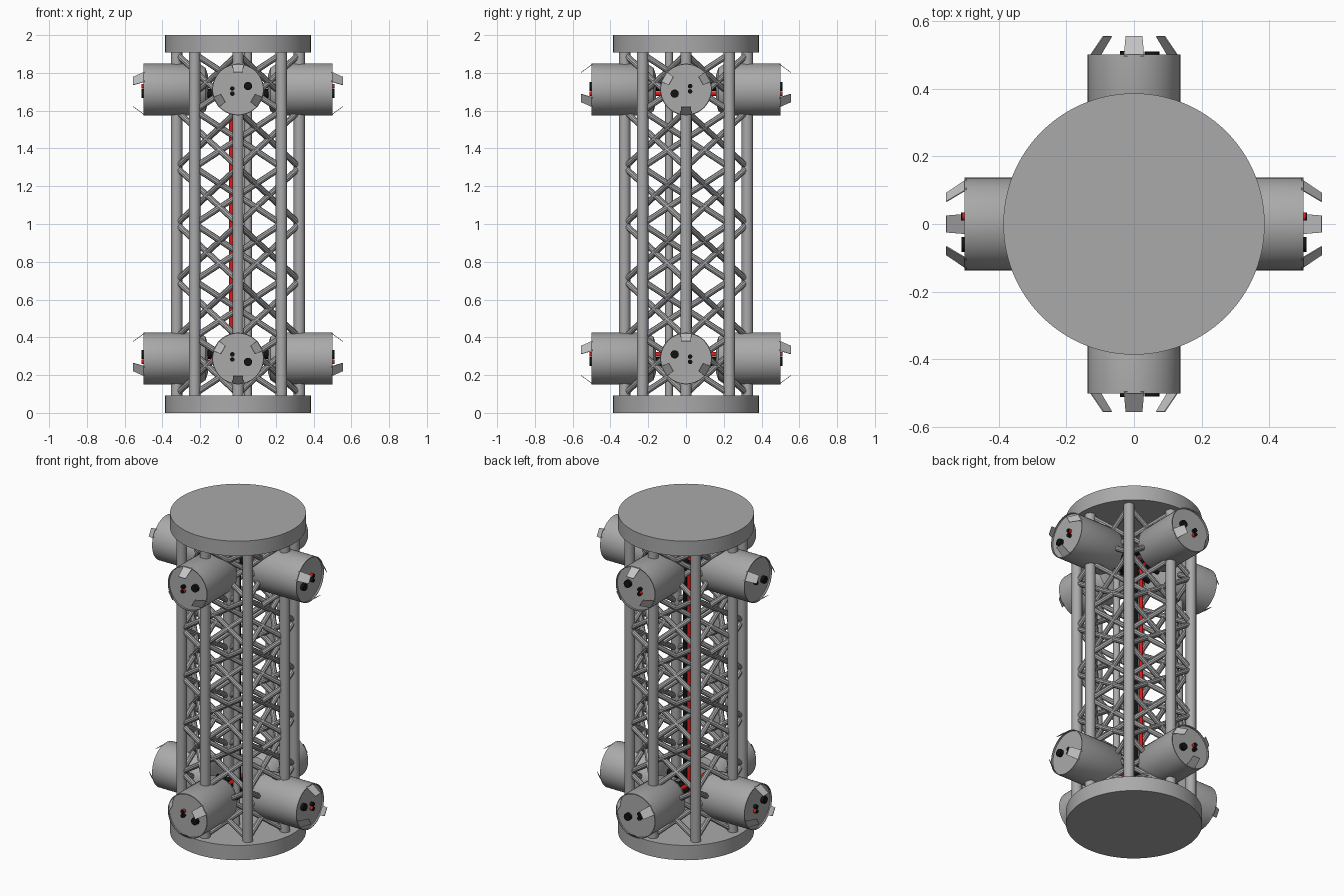
import bpy, bmesh, math
from mathutils import Vector, Matrix

if "Cube" in bpy.data.objects:
    bpy.data.objects.remove(bpy.data.objects["Cube"])


def material(name, r, g, b):
    m = bpy.data.materials.new(name)
    m.diffuse_color = (r, g, b, 1)
    m.use_nodes = True
    m.node_tree.nodes["Principled BSDF"].inputs["Base Color"].default_value = m.diffuse_color
    return m


GREY = material("hull grey", 0.40, 0.40, 0.40)
LIGHT = material("petal light grey", 0.55, 0.55, 0.55)
RED = material("cable red", 0.75, 0.01, 0.01)
BLACK = material("cable black", 0.006, 0.006, 0.006)


def finish(name, bm, mat, smooth=True):
    mesh = bpy.data.meshes.new(name)
    bm.to_mesh(mesh)
    bm.free()
    ob = bpy.data.objects.new(name, mesh)
    bpy.context.collection.objects.link(ob)
    mesh.materials.append(mat)
    if smooth:
        bpy.ops.object.select_all(action='DESELECT')
        ob.select_set(True)
        bpy.context.view_layer.objects.active = ob
        bpy.ops.object.shade_smooth_by_angle(angle=math.radians(35))
    return ob


def rod(bm, p, q, r, n=12):
    p, q = Vector(p), Vector(q)
    d = q - p
    mat = Matrix.Translation((p + q) / 2) @ d.to_track_quat('Z', 'Y').to_matrix().to_4x4()
    bmesh.ops.create_cone(bm, cap_ends=True, segments=n, radius1=r, radius2=r,
                          depth=d.length, matrix=mat)


DISC = 0.093
POST_R = 0.325
PORT_Z = 0.288


def post_at(i, z):
    a = i * math.pi / 4
    return Vector((POST_R * math.cos(a), POST_R * math.sin(a), z))


# End discs
for name, z in (("bottom_disc", 0), ("top_disc", 2 - DISC)):
    bm = bmesh.new()
    rod(bm, (0, 0, z), (0, 0, z + DISC), 0.386, 96)
    finish(name, bm, GREY)

# Eight upright posts
bm = bmesh.new()
for i in range(8):
    rod(bm, post_at(i, DISC - 0.01), post_at(i, 2 - DISC + 0.01), 0.03, 20)
finish("truss_posts", bm, GREY)

# Cross braces: two interlocked square trusses, six bays high
bm = bmesh.new()
for i in range(8):
    for k in range(6):
        z0, z1 = 0.1 + 0.3 * k, 0.4 + 0.3 * k
        rod(bm, post_at(i, z0), post_at(i + 2, z1), 0.016, 10)
        rod(bm, post_at(i, z1), post_at(i + 2, z0), 0.016, 10)
finish("truss_braces", bm, GREY)

# Docking ports, with petals and cable plugs
PROFILE = [(0, 0.16), (0.08, 0.16), (0.115, 0.172), (0.137, 0.205), (0.137, 0.5),
           (0.132, 0.5), (0.132, 0.49), (0, 0.49)]
ports, petals = bmesh.new(), bmesh.new()
red, black = bmesh.new(), bmesh.new()
for sign in (1, -1):
    pz = 1 + sign * (1 - PORT_Z)
    for d in ((1, 0, 0), (-1, 0, 0), (0, 1, 0), (0, -1, 0)):
        d, up = Vector(d), Vector((0, 0, 1))
        side = up.cross(d)
        frame = Matrix.Translation((0, 0, pz)) @ Matrix((side, up, d)).transposed().to_4x4()

        # Shell
        vs = [ports.verts.new((r, 0, h)) for r, h in PROFILE]
        es = [ports.edges.new(pair) for pair in zip(vs, vs[1:])]
        out = bmesh.ops.spin(ports, geom=vs + es, cent=(0, 0, 0), axis=(0, 0, 1),
                             angle=2 * math.pi, steps=48, use_merge=True)
        new = [v for v in ports.verts if not v.tag]
        bmesh.ops.transform(ports, matrix=frame, verts=new)
        for v in ports.verts:
            v.tag = True

        # Three petals leaning inward
        along_y = abs(d.y) > 0.5
        start = 90 if (along_y == (sign > 0)) else -90
        for k in range(3):
            turn = frame @ Matrix.Rotation(math.radians(start + 120 * k), 4, 'Z')
            outer = [turn @ Vector(c) for c in ((0.136, -0.03, 0.495), (0.136, 0.03, 0.495),
                                                (0.092, 0.025, 0.555), (0.092, -0.025, 0.555))]
            inner = [turn @ Vector(c) for c in ((0.133, -0.03, 0.494), (0.133, 0.03, 0.494),
                                                (0.089, 0.025, 0.554), (0.089, -0.025, 0.554))]
            a = [petals.verts.new(c) for c in outer]
            b = [petals.verts.new(c) for c in inner]
            petals.faces.new(a)
            petals.faces.new(b[::-1])
            for j in range(4):
                petals.faces.new((a[j], b[j], b[(j + 1) % 4], a[(j + 1) % 4]))

        # Cable runs and plugs through the port face
        if along_y:
            base = Vector((-0.03, 0, 0))
            big = Vector((0.053, 0, 0))
            zr, zb, zg = 1.69, 1.717, 1.73
        else:
            base = Vector((0, 0.022, 0))
            big = Vector((0, -0.06, 0))
            zr, zb, zg = 1.73, 1.702, 1.69

        def at(b, z, h):
            return b + d * h + up * (z if sign > 0 else 2 - z)

        rod(red, at(base, zr, 0), at(base, zr, 0.507), 0.012)
        rod(black, at(base, zr, 0.507), at(base, zr, 0.511), 0.012)
        rod(black, at(base, zb, 0), at(base, zb, 0.51), 0.012)
        rod(black, at(big, zg, 0.03), at(big, zg, 0.51), 0.022, 16)

bmesh.ops.remove_doubles(ports, verts=ports.verts, dist=1e-5)
bmesh.ops.recalc_face_normals(ports, faces=ports.faces)
bmesh.ops.recalc_face_normals(petals, faces=petals.faces)
finish("docking_ports", ports, GREY)
finish("docking_petals", petals, LIGHT, smooth=False)

# Vertical core cables and service pipe
rod(red, (-0.035, 0.02, 0.27), (-0.035, 0.02, 1.73), 0.012)
rod(black, (-0.005, 0.015, 0.27), (-0.005, 0.015, 1.73), 0.012)
finish("red_cables", red, RED)
finish("black_cables", black, BLACK)
bm = bmesh.new()
rod(bm, (0.053, -0.09, DISC), (0.053, -0.09, 2 - DISC), 0.02, 16)
finish("service_pipe", bm, GREY)
